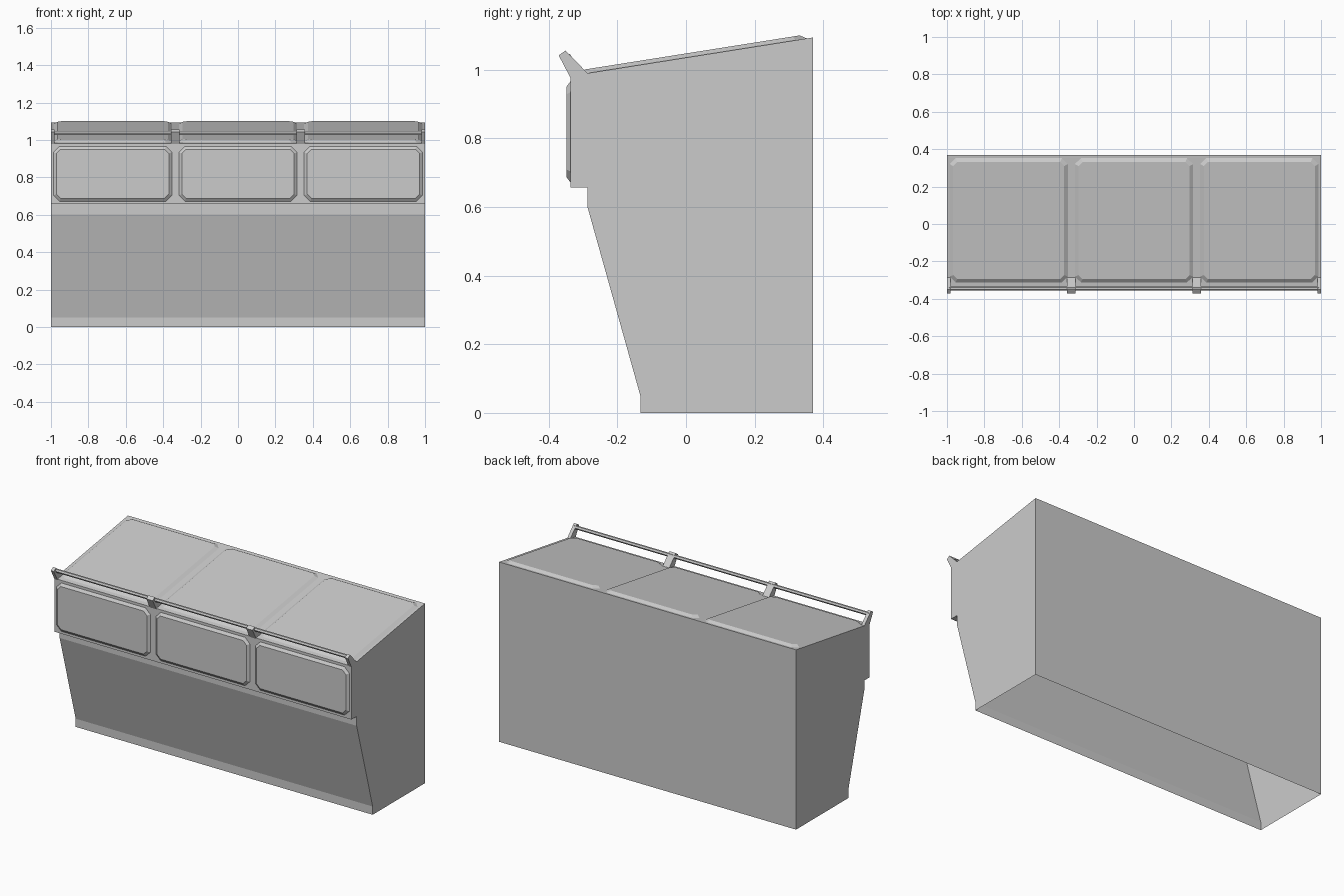
import bpy
from math import pi
from mathutils import Vector

if "Cube" in bpy.data.objects:
    bpy.data.objects.remove(bpy.data.objects["Cube"])


def make(name, verts, faces):
    me = bpy.data.meshes.new(name)
    me.from_pydata(verts, [], faces)
    me.update()
    ob = bpy.data.objects.new(name, me)
    bpy.context.collection.objects.link(ob)
    return ob


def prism(name, profile, x0, x1, skip=()):
    """Extrude a (y, z) profile along x, leaving out the listed side faces."""
    n = len(profile)
    verts = [(x, y, z) for x in (x0, x1) for y, z in profile]
    faces = [(i, i + n, (i + 1) % n + n, (i + 1) % n) for i in range(n) if i not in skip]
    faces += [tuple(range(n)), tuple(range(2 * n - 1, n - 1, -1))]
    return make(name, verts, faces)


def octagon(w, h, c):
    """Rectangle of half sizes w, h with corners cut by c, counter-clockwise."""
    return [(w - c, -h), (w, -h + c), (w, h - c), (w - c, h),
            (-w + c, h), (-w, h - c), (-w, -h + c), (-w + c, -h)]


def panel(name, start, end, cx, depth, bevel):
    """Raised bevelled panel on the surface running from start to end in (y, z)."""
    a, b = Vector((cx, *start)), Vector((cx, *end))
    u, v = Vector((1, 0, 0)), (b - a).normalized()
    n, mid, h = u.cross(v), (a + b) / 2, (b - a).length / 2
    verts = [mid + u * p + v * q for p, q in octagon(0.316, h, 0.032)]
    verts += [mid + u * p + v * q + n * depth
              for p, q in octagon(0.316 - bevel, h - bevel, 0.022)]
    faces = [(i, (i + 1) % 8, (i + 1) % 8 + 8, i + 8) for i in range(8)]
    make(name, verts, faces + [tuple(range(8, 16))])


# Cabinet shell, open underneath
body = [(0.37, 0), (-0.133, 0), (-0.133, 0.05), (-0.287, 0.60), (-0.287, 0.657),
        (-0.337, 0.657), (-0.337, 0.982), (0.37, 1.094)]
prism("cabinet_body", body, -1, 1, skip=(0,))

# Raised front and top panels, one pair per bay
for i, cx in enumerate((-0.67, 0, 0.67)):
    panel(f"front_panel_{i}", (-0.337, 0.672), (-0.337, 0.966), cx, 0.012, 0.016)
    panel(f"top_panel_{i}", (-0.312, 0.986), (0.352, 1.0912), cx, 0.012, 0.019)

# Rail brackets leaning forward from the top front edge
bracket = [(-0.287, 0.990), (-0.351, 1.056), (-0.371, 1.042), (-0.337, 0.977)]
for i, (x0, x1) in enumerate(((-1, -0.98), (-0.358, -0.314), (0.314, 0.358), (0.98, 1))):
    prism(f"rail_bracket_{i}", bracket[::-1], x0, x1)

# Hand rail through the brackets
bpy.ops.mesh.primitive_cylinder_add(vertices=6, radius=0.011, depth=1.98,
                                    location=(0, -0.344, 1.037), rotation=(0, pi / 2, 0))
bpy.context.object.name = "hand_rail"

# Consistent outward normals on the closed brackets and open shell
for ob in bpy.data.objects:
    if ob.name.startswith(("cabinet", "rail_bracket")):
        bpy.context.view_layer.objects.active = ob
        bpy.ops.object.mode_set(mode='EDIT')
        bpy.ops.mesh.select_all(action='SELECT')
        bpy.ops.mesh.normals_make_consistent(inside=False)
        bpy.ops.object.mode_set(mode='OBJECT')
